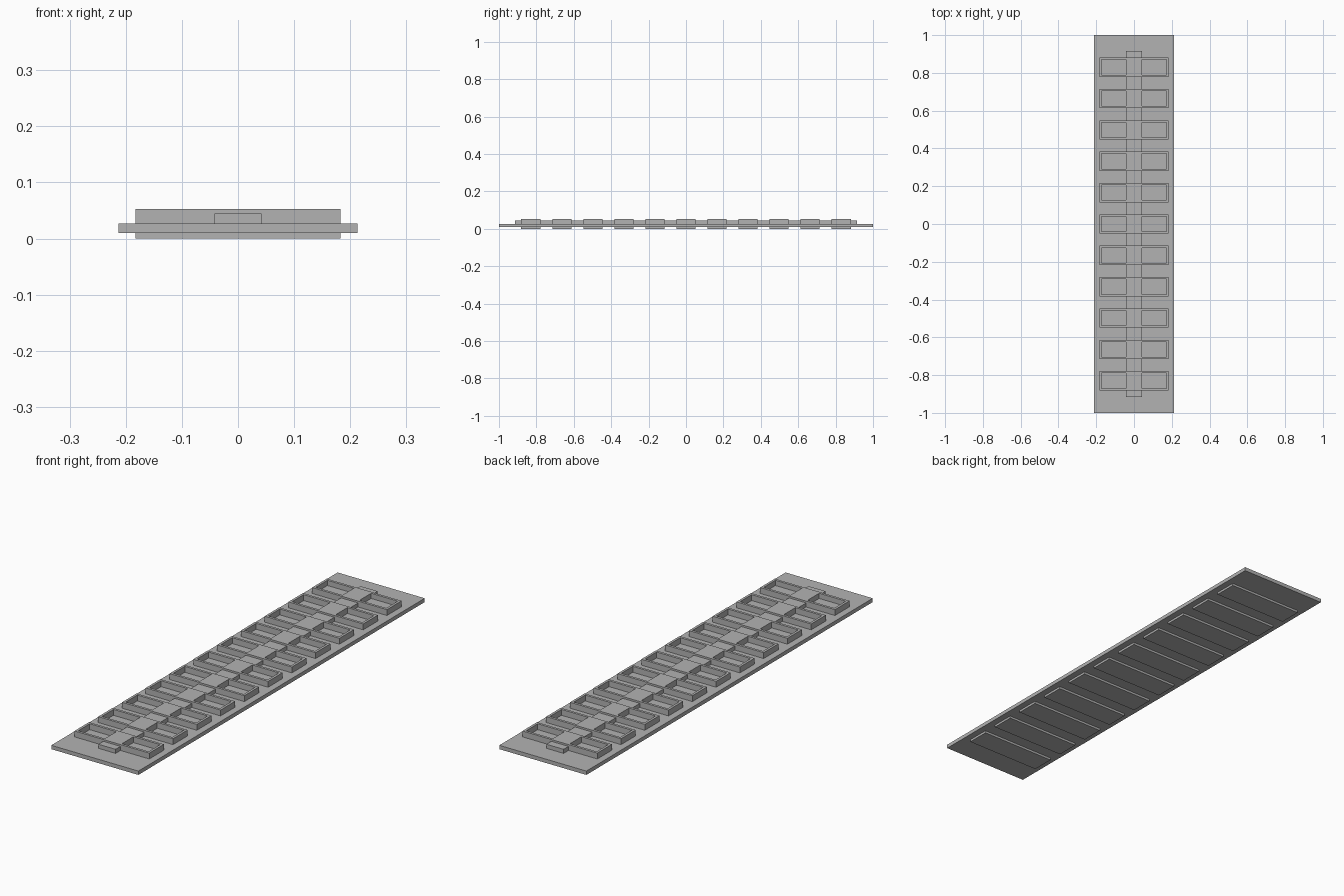
import bpy
import bmesh

cube = bpy.data.objects.get("Cube")
if cube:
    bpy.data.objects.remove(cube, do_unlink=True)

grey = bpy.data.materials.new("plain grey")
grey.use_nodes = True
grey.diffuse_color = (0.45, 0.45, 0.45, 1)
grey.node_tree.nodes["Principled BSDF"].inputs["Base Color"].default_value = grey.diffuse_color


def prism(name, outline, z0, z1):
    """Extrude a flat outline from z0 up to z1."""
    bm = bmesh.new()
    face = bm.faces.new([bm.verts.new((x, y, z0)) for x, y in outline])
    moved = bmesh.ops.extrude_face_region(bm, geom=[face])["geom"]
    verts = [v for v in moved if isinstance(v, bmesh.types.BMVert)]
    bmesh.ops.translate(bm, verts=verts, vec=(0, 0, z1 - z0))
    bmesh.ops.recalc_face_normals(bm, faces=bm.faces)
    mesh = bpy.data.meshes.new(name)
    bm.to_mesh(mesh)
    bm.free()
    mesh.materials.append(grey)
    obj = bpy.data.objects.new(name, mesh)
    bpy.context.collection.objects.link(obj)
    return obj


def block(name, x0, x1, y0, y1, z0, z1):
    return prism(name, [(x0, y0), (x1, y0), (x1, y1), (x0, y1)], z0, z1)


PLATE_LOW, PLATE_TOP = 0.01, 0.027
SPINE_X, SPINE_TOP = 0.042, 0.045
TRAY_X, TRAY_Y, TRAY_TOP = 0.183, 0.051, 0.053
WALL, PITCH, COUNT = 0.011, 0.166, 11

# Base plate and central spine
block("base_plate", -0.213, 0.213, -1, 1, PLATE_LOW, PLATE_TOP)
block("spine", -SPINE_X, SPINE_X, -0.915, 0.915, 0.02, SPINE_TOP)

# Paired open trays, each with a solid middle and a foot below the plate
inner_x, inner_y = TRAY_X - WALL, TRAY_Y - WALL
for i in range(COUNT):
    n = i - COUNT // 2
    y = n * PITCH
    block(f"tray_foot_{i}", -TRAY_X, TRAY_X, y - TRAY_Y, y + TRAY_Y, 0, 0.02)
    block(f"tray_middle_{i}", -SPINE_X, SPINE_X, y - TRAY_Y, y + TRAY_Y, 0.02, TRAY_TOP)
    for side, s in (("left", 1), ("right", -1)):
        half = [(SPINE_X, -TRAY_Y), (TRAY_X, -TRAY_Y), (TRAY_X, TRAY_Y), (SPINE_X, TRAY_Y),
                (SPINE_X, inner_y), (inner_x, inner_y), (inner_x, -inner_y), (SPINE_X, -inner_y)]
        prism(f"tray_wall_{side}_{i}", [(s * px, y + py) for px, py in half], 0.02, TRAY_TOP)
        # Shallow step in the outer half of the end trays
        if abs(n) == COUNT // 2:
            ys = sorted((y, y + inner_y * n / abs(n)))
            xs = sorted((s * SPINE_X, s * inner_x))
            block(f"tray_step_{side}_{i}", *xs, *ys, 0.02, PLATE_TOP + 0.003)
